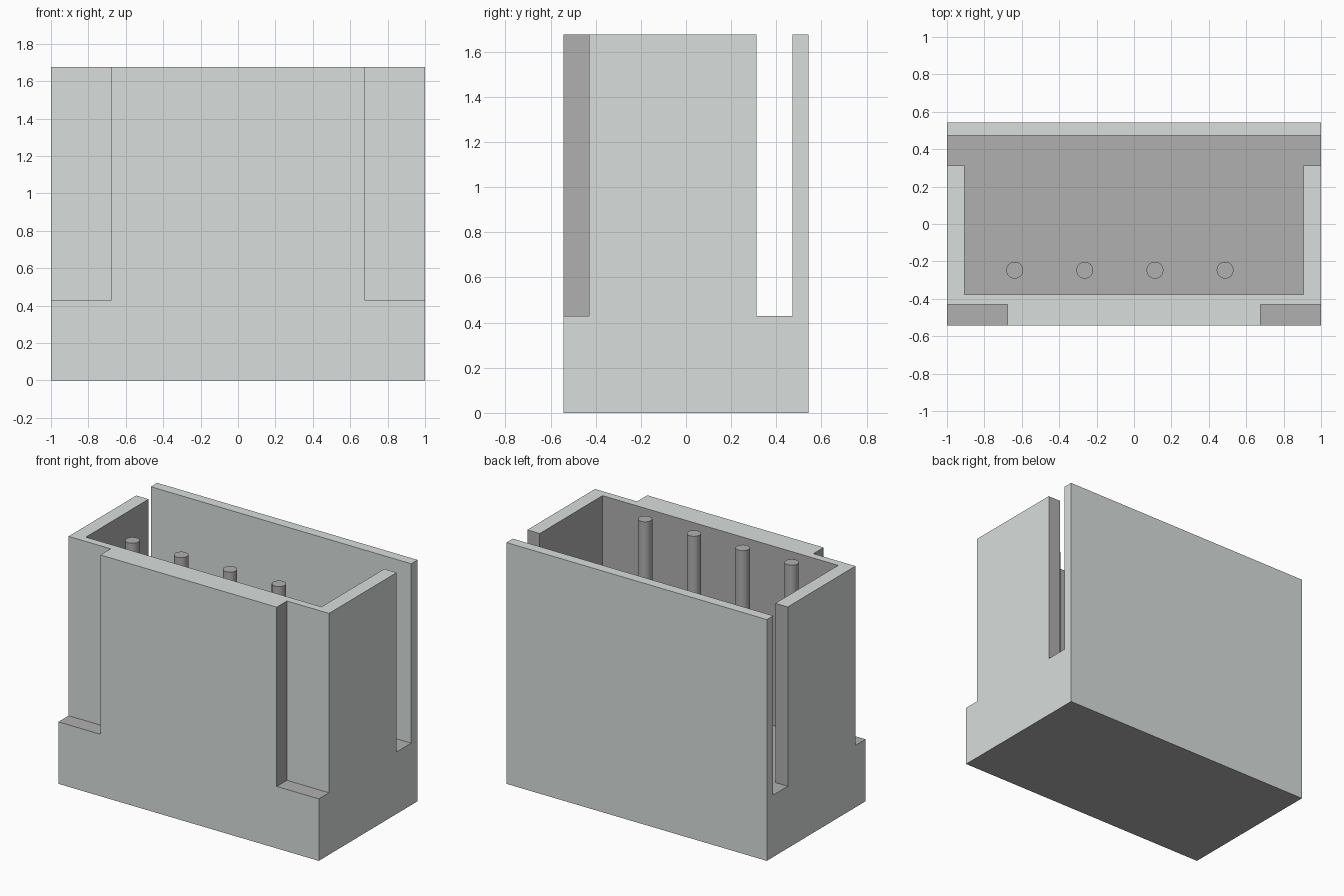
import bpy, bmesh

if "Cube" in bpy.data.objects:
    bpy.data.objects.remove(bpy.data.objects["Cube"])

HX, HY, TOP, STEP = 1.0, 0.542, 1.675, 0.43


def material(name, color):
    m = bpy.data.materials.new(name)
    m.diffuse_color = color
    m.use_nodes = True
    m.node_tree.nodes["Principled BSDF"].inputs["Base Color"].default_value = m.diffuse_color
    return m


light = material("light_shell", (0.69, 0.73, 0.72, 1))
grey = material("grey_inside", (0.434, 0.434, 0.434, 1))


def prism(name, outline, z0, z1):
    """Extrude a counter-clockwise xy outline from z0 to z1."""
    bm = bmesh.new()
    base = bm.faces.new([bm.verts.new((x, y, z0)) for x, y in outline])
    up = bmesh.ops.extrude_face_region(bm, geom=[base])["geom"]
    for v in up:
        if isinstance(v, bmesh.types.BMVert):
            v.co.z = z1
    bmesh.ops.recalc_face_normals(bm, faces=bm.faces)
    mesh = bpy.data.meshes.new(name)
    bm.to_mesh(mesh)
    bm.free()
    ob = bpy.data.objects.new(name, mesh)
    bpy.context.collection.objects.link(ob)
    return ob


def rect(x0, x1, y0, y1):
    return [(x0, y0), (x1, y0), (x1, y1), (x0, y1)]


# Housing block
housing = prism("housing", rect(-HX, HX, -HY, HY), 0, TOP)
housing.data.materials.append(light)
housing.data.materials.append(grey)

# Cavity together with the side slots, one T-shaped cutter
right = [(0.905, -0.377), (0.905, 0.312), (1.2, 0.312), (1.2, 0.472)]
left = [(-x, y) for x, y in reversed(right)]
cutters = [prism("cavity_cutter", right + left, STEP, TOP + 0.2)]

# Notches at the two front corners
for x0, x1 in ((-1.2, -0.677), (0.677, 1.2)):
    cutters.append(prism("notch_cutter", rect(x0, x1, -0.8, -0.43), STEP, TOP + 0.2))

bpy.context.view_layer.objects.active = housing
for cutter in cutters:
    mod = housing.modifiers.new("cut", 'BOOLEAN')
    mod.operation = 'DIFFERENCE'
    mod.solver = 'EXACT'
    mod.object = cutter
    bpy.ops.object.modifier_apply(modifier=mod.name)
    bpy.data.objects.remove(cutter)

# Light outside, rim and -y facing walls; grey for the other cut faces and underside
for f in housing.data.polygons:
    n, c = f.normal, f.center
    shell = (n.y < -0.9 or (n.y > 0.9 and c.y > HY - 0.01)
             or (n.z > 0.9 and c.z > TOP - 0.01)
             or (abs(n.x) > 0.9 and abs(c.x) > HX - 0.01))
    f.material_index = 0 if shell else 1

# Row of contact pins
for i in range(4):
    bpy.ops.mesh.primitive_cylinder_add(
        vertices=32, radius=0.045, depth=TOP - STEP,
        location=(-0.638 + 0.375 * i, -0.247, (TOP + STEP) / 2))
    pin = bpy.context.object
    pin.name = f"pin_{i + 1}"
    pin.data.materials.append(grey)
    bpy.ops.object.shade_smooth_by_angle()
